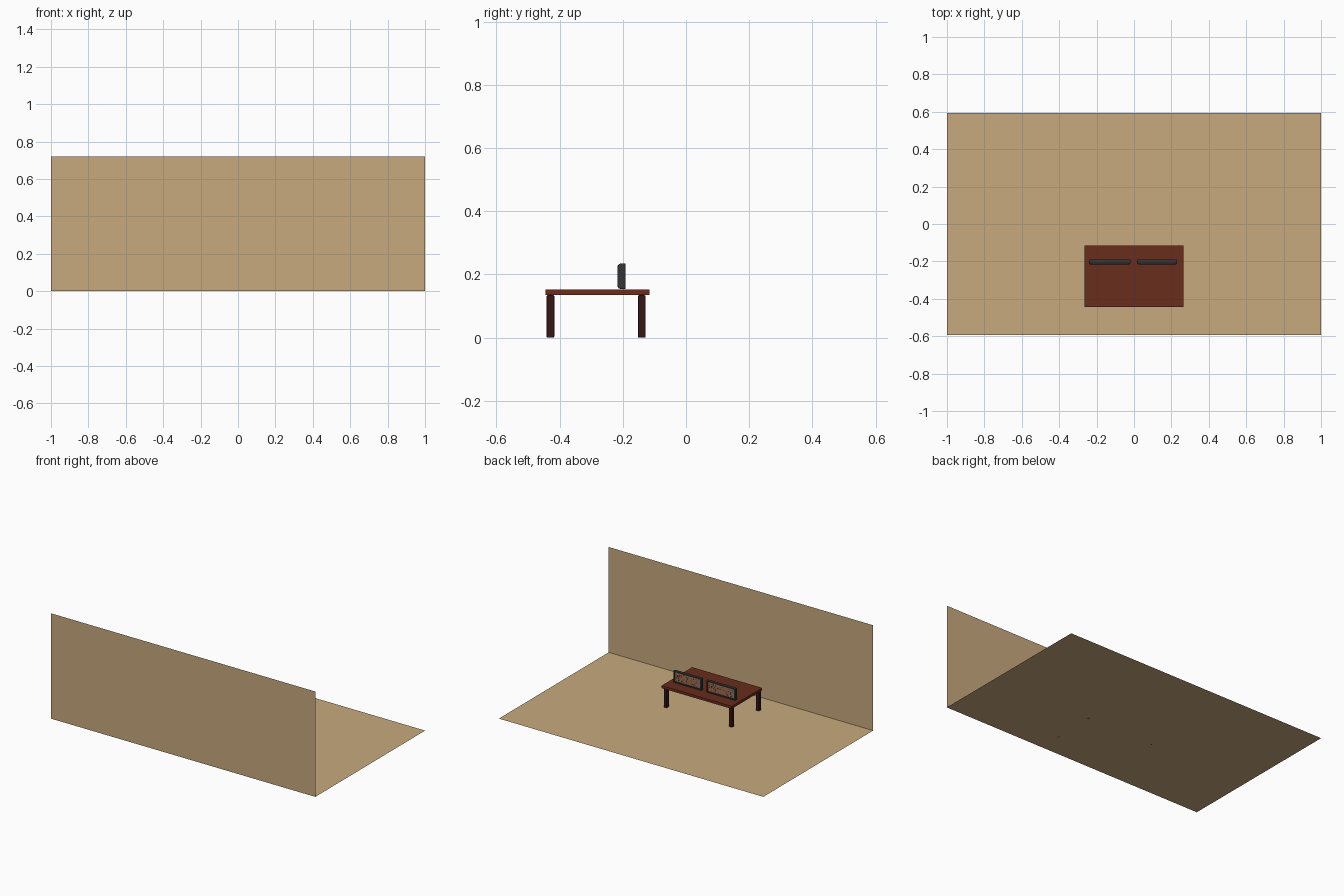
import bpy, bmesh, math, random

if "Cube" in bpy.data.objects:
    bpy.data.objects.remove(bpy.data.objects["Cube"])
random.seed(4)

def mat(name, c):
    m = bpy.data.materials.new(name)
    m.diffuse_color = (*c, 1)
    m.use_nodes = True
    m.node_tree.nodes["Principled BSDF"].inputs["Base Color"].default_value = m.diffuse_color
    return m

TAN = mat("tan", (0.58, 0.40, 0.21))
WOOD = mat("red_wood", (0.14, 0.026, 0.012))
DARK_WOOD = mat("dark_wood", (0.04, 0.008, 0.008))
BLACK = mat("black_plastic", (0.035, 0.035, 0.037))
PANEL = mat("copper_panel", (0.36, 0.16, 0.08))
DOT = mat("dark_stud", (0.08, 0.045, 0.035))

def make(name, bm, m):
    bmesh.ops.recalc_face_normals(bm, faces=bm.faces)
    me = bpy.data.meshes.new(name)
    bm.to_mesh(me)
    bm.free()
    me.materials.append(m)
    ob = bpy.data.objects.new(name, me)
    bpy.context.collection.objects.link(ob)
    return ob

def plane(name, pts, m):
    bm = bmesh.new()
    bm.faces.new([bm.verts.new(p) for p in pts])
    return make(name, bm, m)

def add_box(bm, lo, hi):
    vs = bmesh.ops.create_cube(bm, size=1)["verts"]
    for v in vs:
        for i in range(3):
            v.co[i] = (lo[i] + hi[i]) / 2 + v.co[i] * (hi[i] - lo[i])

def box(name, lo, hi, m, bevel=0):
    bm = bmesh.new()
    add_box(bm, lo, hi)
    ob = make(name, bm, m)
    if bevel:
        b = ob.modifiers.new("bevel", "BEVEL")
        b.width, b.segments = bevel, 2
    return ob

# room: floor and front wall, both single sheets
D = 0.593
plane("floor", [(-1, -D, 0), (1, -D, 0), (1, D, 0), (-1, D, 0)], TAN)
plane("wall", [(-1, -D, 0), (1, -D, 0), (1, -D, 0.72), (-1, -D, 0.72)], TAN)

# table
box("table_top", (-0.265, -0.445, 0.134), (0.265, -0.115, 0.152), WOOD, 0.001)
for sx in (-1, 1):
    for y in (-0.429, -0.14):
        x = sx * 0.247
        box("table_leg", (x - 0.012, y - 0.012, 0), (x + 0.012, y + 0.012, 0.134), DARK_WOOD, 0.003)

# lofted rounded rectangles, facing +y
def ring(bm, cx, cz, w, h, r, y):
    out = []
    for k, (sx, sz) in enumerate(((1, 1), (-1, 1), (-1, -1), (1, -1))):
        for j in range(4):
            a = math.radians(90 * k + 30 * j)
            out.append(bm.verts.new((cx + sx * (w / 2 - r) + r * math.cos(a), y,
                                     cz + sz * (h / 2 - r) + r * math.sin(a))))
    return out

def monitor(cx, w):
    cz, h = 0.194, 0.082
    bm = bmesh.new()
    # housing: rounded rear, flat rim, recess
    spec = [(0.016, 0.006, -0.217), (0.006, 0.006, -0.213), (0, 0.004, -0.206),
            (0, 0.004, -0.194), (0.003, 0.004, -0.191), (0.018, 0.002, -0.191), (0.020, 0.002, -0.195)]
    rings = [ring(bm, cx, cz, w - i, h - i, r, y) for i, r, y in spec]
    for a, b in zip(rings, rings[1:]):
        for i in range(16):
            bm.faces.new((a[i], a[(i + 1) % 16], b[(i + 1) % 16], b[i]))
    bm.faces.new(rings[0])
    bm.faces.new(rings[-1])
    make("frame_housing", bm, BLACK)
    # inset panel with scattered studs
    pw, ph = w - 0.022, h - 0.022
    plane("frame_panel", [(cx + sx * pw / 2, -0.1945, cz + sz * ph / 2)
                          for sx, sz in ((1, -1), (-1, -1), (-1, 1), (1, 1))], PANEL)
    bm = bmesh.new()
    for i in range(14):
        for j in range(4):
            x = cx + (i - 6.5) * pw / 15 + random.uniform(-.003, .003)
            z = cz + (j - 1.5) * ph / 4.6 + random.uniform(-.003, .003)
            s = random.uniform(0.0015, 0.0028)
            add_box(bm, (x - s, -0.1945, z - s), (x + s, -0.1935, z + s))
    make("panel_studs", bm, DOT)

monitor(-0.129, 0.222)
monitor(0.124, 0.214)
